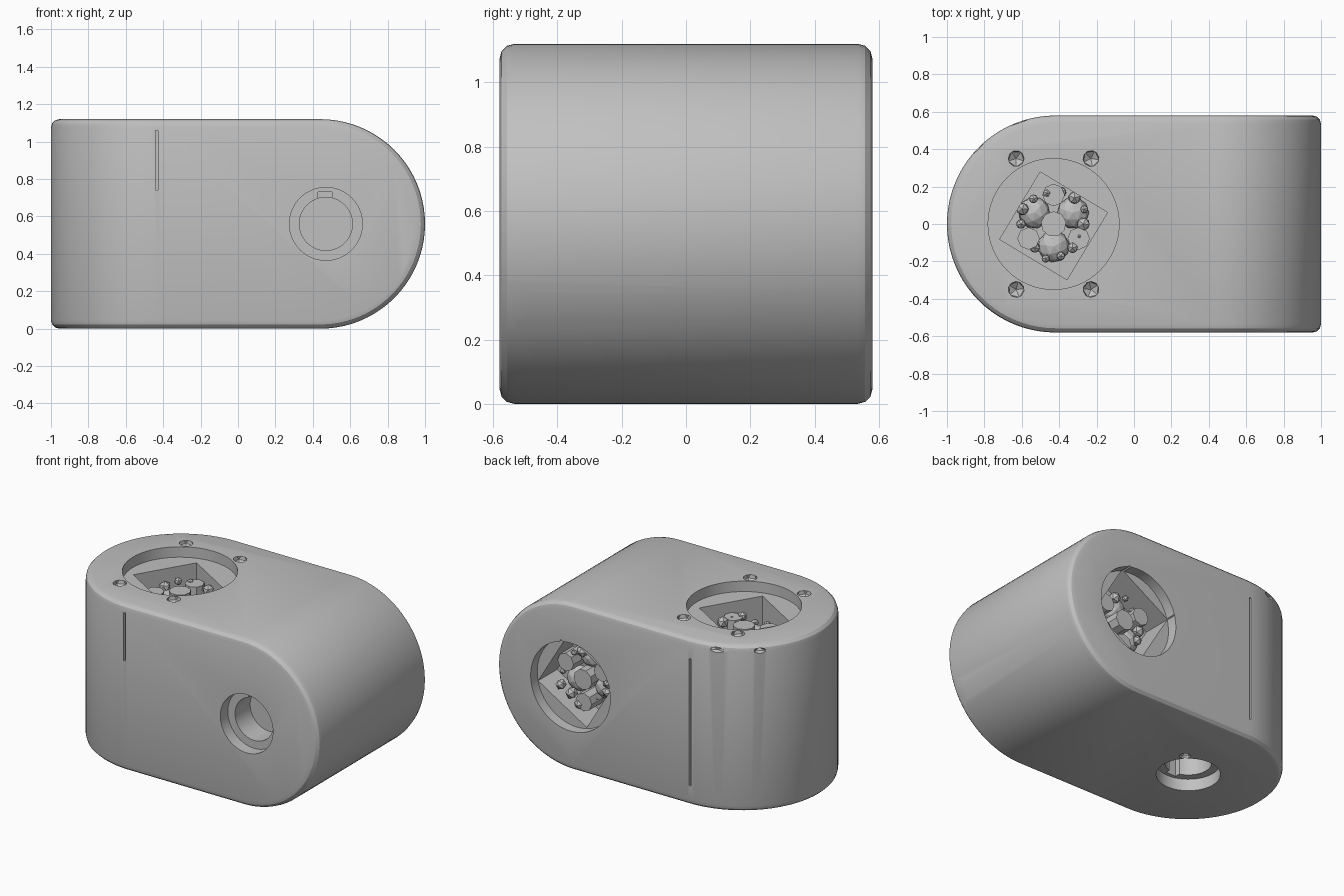
import bpy, bmesh, math, random
from mathutils import Matrix, Vector

random.seed(4)
cube = bpy.data.objects.get("Cube")
if cube:
    bpy.data.objects.remove(cube, do_unlink=True)

grey = bpy.data.materials.new("plain_grey")
grey.use_nodes = True
COLOUR = (0.53, 0.53, 0.53, 1)
grey.diffuse_color = COLOUR
grey.node_tree.nodes["Principled BSDF"].inputs["Base Color"].default_value = COLOUR


def make(name, bm, frame=Matrix()):
    bm.transform(frame)
    bmesh.ops.recalc_face_normals(bm, faces=bm.faces)
    me = bpy.data.meshes.new(name)
    bm.to_mesh(me)
    bm.free()
    me.materials.append(grey)
    ob = bpy.data.objects.new(name, me)
    bpy.context.collection.objects.link(ob)
    return ob


def apply(ob, kind, **settings):
    mod = ob.modifiers.new(kind, kind)
    for key, value in settings.items():
        setattr(mod, key, value)
    bpy.context.view_layer.objects.active = ob
    bpy.ops.object.modifier_apply(modifier=mod.name)


def carve(ob, cutter, operation="DIFFERENCE"):
    cutter.hide_render = True
    apply(ob, "BOOLEAN", object=cutter, operation=operation, solver="EXACT")
    bpy.data.objects.remove(cutter, do_unlink=True)


def round_ended(name, radius, centre, side, depth, frame):
    """Slab with one half-round end, extruded along its local z."""
    bm = bmesh.new()
    arc = [(centre + side * radius * math.cos(a), radius * math.sin(a))
           for a in (math.pi * (i / 40 - 0.5) for i in range(41))]
    outline = arc + [(-side * 1.4, radius), (-side * 1.4, -radius)]
    face = bm.faces.new([bm.verts.new((x, y, -depth)) for x, y in outline])
    new = bmesh.ops.extrude_face_region(bm, geom=[face])["geom"]
    bmesh.ops.translate(bm, vec=(0, 0, 2 * depth),
                        verts=[v for v in new if isinstance(v, bmesh.types.BMVert)])
    return make(name, bm, frame)


def disc(name, frame, radius, top, bottom, sides=64):
    bm = bmesh.new()
    bmesh.ops.create_cone(bm, cap_ends=True, segments=sides, radius1=radius,
                          radius2=radius, depth=top - bottom)
    return make(name, bm, frame @ Matrix.Translation((0, 0, (top + bottom) / 2)))


def block(name, frame, size, centre, turn=0):
    bm = bmesh.new()
    bmesh.ops.create_cube(bm, size=1)
    local = (Matrix.Translation(centre) @ Matrix.Rotation(math.radians(turn), 4, "Z")
             @ Matrix.Diagonal((*size, 1)))
    return make(name, bm, frame @ local)


def pebble(name, frame, centre, size, detail=1):
    bm = bmesh.new()
    bmesh.ops.create_icosphere(bm, subdivisions=detail, radius=1)
    turn = Matrix.Rotation(random.uniform(0, 3), 4, "Z")
    return make(name, bm, frame @ Matrix.Translation(centre)
                @ Matrix.Diagonal((*size, 1)) @ turn)


def facing(x, y, z, degrees):
    return Matrix.Translation((x, y, z)) @ Matrix.Rotation(math.radians(degrees), 4, "X")


# Local frames: z points out of each face
H = 1.12
top = facing(-0.43, 0, H, 0)
bottom = facing(-0.43, 0, 0, 180)
front = facing(0.47, -0.58, 0.56, 90)
back = facing(0.45, 0.58, 0.56, -90)

# Body: two crossed round-ended slabs with softened edges
body = round_ended("body", 0.58, -0.42, -1, 0.8, Matrix.Translation((0, 0, 0.56)))
carve(body, round_ended("cross_slab", 0.56, 0.44, 1, 0.8, facing(0, 0, 0.56, 90)), "INTERSECT")
apply(body, "BEVEL", width=0.045, segments=3, limit_method="ANGLE",
      angle_limit=math.radians(40))

# Seam slits where the upright rounded end begins
for y, z, h in ((-0.58, 0.9, 0.32), (0.58, 0.56, 0.85)):
    carve(body, block("seam", Matrix(), (0.012, 0.05, h), (-0.435, y, z)))

# Wide socket recesses with a turned square pocket
for frame, radius in ((top, 0.35), (back, 0.295)):
    carve(body, disc("recess", frame, radius, 0.1, -0.07))
    carve(body, block("pocket", frame, (0.42, 0.42, 0.3), (0, -0.01, -0.12), -31))

# Stepped bolt holes
for frame in (front, bottom):
    carve(body, disc("bore", frame, 0.195, 0.1, -0.08))
    carve(body, disc("inner_bore", frame, 0.142, 0.1, -0.24))
    carve(body, block("key_notch", frame, (0.075, 0.06, 0.25), (-0.005, 0.14, -0.09)))

# Small pits around the top recess and the lower bore
for sx in (-1, 1):
    for sy in (-1, 1):
        carve(body, pebble("pit", top, (sx * 0.2, sy * 0.35, 0), (0.05, 0.05, 0.05)))
for offset in (0.3, 0.16, -0.18):
    carve(body, pebble("pit", bottom, (offset, -offset, 0), (0.04, 0.04, 0.04)))

# Chipped edges
for centre, size in (((0.95, -0.54, 0.3), (0.07, 0.09, 0.11)),
                     ((-0.1, -0.56, 0.01), (0.05, 0.04, 0.03)),
                     ((-0.62, 0.55, 1.08), (0.06, 0.03, 0.02)),
                     ((-0.84, 0.41, 1.08), (0.05, 0.04, 0.02))):
    carve(body, pebble("chip", Matrix(), centre, size))

bpy.ops.object.select_all(action="DESELECT")
body.select_set(True)
bpy.context.view_layer.objects.active = body
bpy.ops.object.shade_smooth_by_angle(angle=math.radians(25))

# Studs and rubble inside each square pocket
for label, frame in (("top", top), ("back", back)):
    disc(label + "_centre_stud", frame, 0.068, -0.13, -0.27, 9)
    for i in range(3):
        a = math.radians(90 + 120 * i)
        spot = frame @ Matrix.Translation((0.155 * math.cos(a), 0.155 * math.sin(a), 0))
        disc(f"{label}_stud_{i}", spot, 0.06, -0.14, -0.27, 8)
        b = a + math.pi / 3
        pebble(f"{label}_lump_{i}", frame, (0.12 * math.cos(b), 0.12 * math.sin(b), -0.25),
               (0.085, 0.085, 0.07), 2)
    for i in range(14):
        a = i * math.tau / 14
        r = random.uniform(0.15, 0.19)
        s = random.uniform(0.02, 0.04)
        pebble(f"{label}_rubble_{i}", frame,
               (r * math.cos(a), r * math.sin(a), random.uniform(-0.22, -0.14)), (s, s, s))
